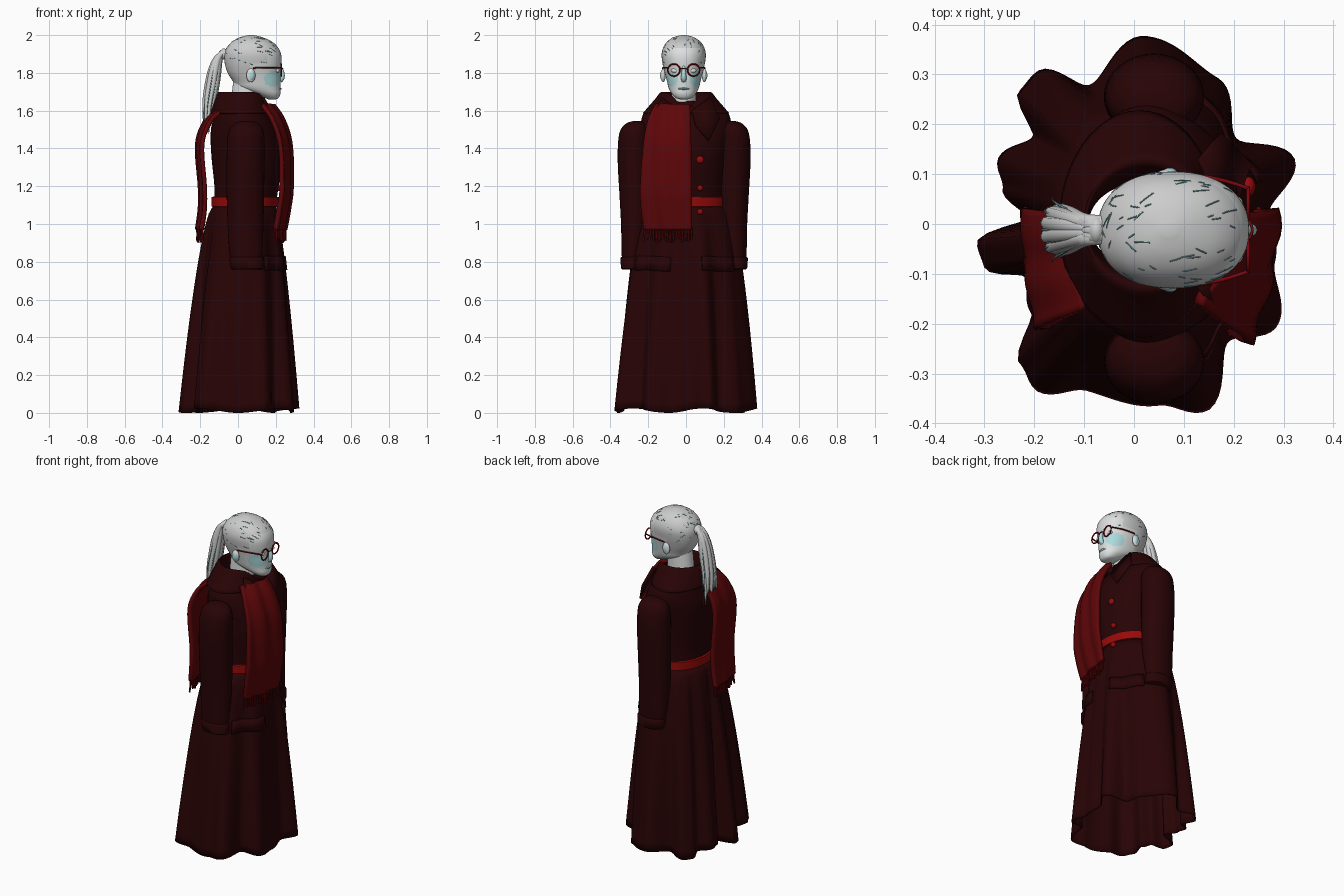
import bpy, bmesh, math, random
from mathutils import Vector

random.seed(4)
if "Cube" in bpy.data.objects:
    bpy.data.objects.remove(bpy.data.objects["Cube"], do_unlink=True)


def material(name, r, g, b):
    m = bpy.data.materials.new(name)
    m.use_nodes = True
    m.diffuse_color = (r, g, b, 1)
    node = m.node_tree.nodes["Principled BSDF"]
    node.inputs["Base Color"].default_value = (r, g, b, 1)
    node.inputs["Roughness"].default_value = 0.8
    return m


COAT = material("dark maroon cloth", 0.021, 0.001, 0.0015)
SCARF = material("deep red wool", 0.11, 0.0018, 0.0024)
RED = material("bright red leather", 0.31, 0.003, 0.003)
FRAME = material("dark red frame", 0.2, 0.002, 0.004)
SKIN = material("pale skin", 0.72, 0.74, 0.74)
HAIR = material("light grey hair", 0.6, 0.61, 0.6)
BLUSH = material("pale cyan", 0.42, 0.71, 0.73)
STREAK = material("teal grey", 0.15, 0.32, 0.33)
MID = -0.012  # the head sits slightly off centre in y


def make(name, verts, faces, *mats, angle=50):
    me = bpy.data.meshes.new(name)
    me.from_pydata(verts, [], faces)
    ob = bpy.data.objects.new(name, me)
    bpy.context.collection.objects.link(ob)
    for m in mats:
        me.materials.append(m)
    bm = bmesh.new()
    bm.from_mesh(me)
    bmesh.ops.recalc_face_normals(bm, faces=bm.faces)
    bm.to_mesh(me)
    bm.free()
    bpy.ops.object.select_all(action="DESELECT")
    ob.select_set(True)
    bpy.context.view_layer.objects.active = ob
    bpy.ops.object.shade_smooth_by_angle(angle=math.radians(angle))
    return ob


def thicken(ob, t, offset=0):
    mod = ob.modifiers.new("thickness", "SOLIDIFY")
    mod.thickness, mod.offset = t, offset


def smooth_rows(rows, steps):
    """Catmull-Rom interpolation through rows of numbers."""
    out = []
    for i in range(len(rows) - 1):
        a, b, c, d = (rows[max(0, min(len(rows) - 1, k))] for k in range(i - 1, i + 3))
        for s in range(steps):
            t = s / steps
            out.append([q + t / 2 * (r - p + t * (2*p - 5*q + 4*r - w + t * (3*(q - r) + w - p)))
                        for p, q, r, w in zip(a, b, c, d)])
    return out + [list(rows[-1])]


def grid_faces(rows, cols, closed):
    return [(i*cols + j, i*cols + (j+1) % cols, (i+1)*cols + (j+1) % cols, (i+1)*cols + j)
            for i in range(rows - 1) for j in range(cols if closed else cols - 1)]


def loft(name, levels, *mats, segs=48, steps=4, cap=True, dip=None, blunt=1):
    """Oval sections given as z, back x, front x, middle y, half width."""
    rows = smooth_rows(levels, steps)
    verts = []
    for z, x0, x1, cy, h in rows:
        for j in range(segs):
            a = math.tau * j / segs
            c, n = (math.copysign(abs(f)**blunt, f) for f in (math.cos(a), math.sin(a)))
            verts.append(((x0 + x1)/2 + (x1 - x0)/2*c, cy + h*n, z - (dip(a, z) if dip else 0)))
    faces = grid_faces(len(rows), segs, True)
    if cap:
        faces += [tuple(range(segs)), tuple(range(len(verts) - segs, len(verts)))]
    return make(name, verts, faces, *mats)


def ball(name, loc, size, mat):
    bpy.ops.mesh.primitive_uv_sphere_add(segments=20, ring_count=12, location=loc)
    ob = bpy.context.object
    ob.name, ob.scale = name, size
    ob.data.materials.append(mat)
    bpy.ops.object.shade_smooth()


def tube(name, pts, radius, mat, taper=None):
    cu = bpy.data.curves.new(name, "CURVE")
    cu.dimensions, cu.bevel_depth, cu.bevel_resolution, cu.use_fill_caps = "3D", radius, 2, True
    cu.resolution_u = 6
    sp = cu.splines.new("NURBS")
    sp.points.add(len(pts) - 1)
    sp.use_endpoint_u, sp.order_u = True, min(4, len(pts))
    for k, (p, q) in enumerate(zip(sp.points, pts)):
        p.co = (*q, 1)
        p.radius = taper[k] if taper else 1
    cu.materials.append(mat)
    ob = bpy.data.objects.new(name, cu)
    bpy.context.collection.objects.link(ob)
    bpy.ops.object.select_all(action="DESELECT")
    ob.select_set(True)
    bpy.context.view_layer.objects.active = ob
    bpy.ops.object.convert(target="MESH")


# Skirt: an oval waist widening into irregular hanging folds
HEM = [(5, .27), (22, .345), (40, .265), (60, .335), (87, .375), (108, .29), (122, .36), (131, .35),
       (139, .265), (154, .3), (165, .27), (177, .21), (187, .315), (196, .31), (206, .24), (221, .27),
       (231, .36), (240, .385), (254, .345), (278, .365), (291, .4), (309, .3), (324, .35), (345, .29)]


def hem_radius(deg):
    pts = [(HEM[-1][0] - 360, HEM[-1][1])] + HEM + [(HEM[0][0] + 360, HEM[0][1])]
    for (a, r), (b, s) in zip(pts, pts[1:]):
        if a <= deg <= b:
            return r + (s - r) * (1 - math.cos(math.pi * (deg - a) / (b - a))) / 2


def skirt_point(a, t, lift=0):
    """Point at angle a, with t running from waist to hem."""
    c, n = math.cos(a), math.sin(a)
    hem = 1 / math.hypot(c / .29, n / .35)
    oval = 1 / math.hypot(c / (.162 + .128*t**.6), n / (.2 + .15*t**.45))
    r = oval + (hem_radius(math.degrees(a) % 360) - hem) * t**0.9 + lift
    return (0.035*(1 - t**.6) + r*c, r*n, 1.1 - 1.088*t + 0.012*t*math.sin(5*a))


SEGS, ROWS = 180, 24
verts = [skirt_point(math.tau*j/SEGS, i/(ROWS - 1)) for i in range(ROWS) for j in range(SEGS)]
thicken(make("coat_skirt", verts, grid_faces(ROWS, SEGS, True), COAT), 0.006)

# Bodice, belt and collar
loft("coat_bodice", [(1.08, -.128, .197, 0, .198), (1.2, -.125, .215, 0, .2), (1.35, -.14, .235, 0, .215),
                     (1.48, -.145, .212, 0, .235), (1.56, -.13, .175, 0, .235),
                     (1.61, -.115, .145, 0, .2), (1.65, -.1, .12, 0, .11)], COAT, cap=False)
loft("belt", [(1.09, -.13, .2, 0, .2), (1.093, -.14, .212, 0, .212), (1.142, -.14, .214, 0, .212),
              (1.145, -.13, .2, 0, .2)], RED, cap=False, steps=1)


def front_dip(a, z):
    return 0.08 * max(0, math.cos(a))**6 * (z > 1.63)


collar = loft("collar", [(1.59, -.095, .12, 0, .085), (1.67, -.095, .14, 0, .11), (1.695, -.1, .15, 0, .13),
                         (1.66, -.12, .16, 0, .16), (1.585, -.147, .168, 0, .225)],
              COAT, cap=False, dip=front_dip)
thicken(collar, 0.008)

for side, word in ((1, "left"), (-1, "right")):
    # Lapels
    outline = [(.03, 1.6), (.13, 1.67), (.18, 1.56), (.12, 1.44), (.05, 1.52)]
    lapel = make(word + "_lapel", [(.245 - (z - 1.44)*.42 - y*.12, side*y, z) for y, z in outline],
                 [tuple(range(len(outline)))], COAT)
    thicken(lapel, 0.012)
    # Pocket flaps wrapped round the hips
    flap = [skirt_point(side*math.radians(20 + 5*j), t, .007) for t in (.25, .285, .32) for j in range(10)]
    thicken(make(word + "_pocket_flap", flap, grid_faces(3, 10, False), COAT), 0.008)
    # Sleeves, rounded at the shoulder and tapering to the cuff
    spec = [(1.545, .02, .07, .25, .02), (1.53, -.02, .11, .255, .055), (1.48, -.052, .138, .263, .08),
            (1.35, -.06, .14, .267, .085), (1.15, -.06, .138, .262, .08), (1.0, -.055, .135, .262, .072),
            (.85, -.045, .13, .275, .056), (.77, -.03, .125, .28, .046)]
    loft(word + "_sleeve", [(z, a, b, side*cy - .01, h) for z, a, b, cy, h in spec], COAT, segs=32)
    loft(word + "_cuff", [(z, a, b, side*.28 - .01, h) for z, a, b, h in
                          [(.825, -.042, .13, .053), (.82, -.046, .135, .058), (.765, -.036, .135, .054),
                           (.76, -.03, .128, .047)]], COAT, segs=32, steps=1)
    # Ears and spectacles
    ball(word + "_ear", (.068, side*.109 + MID, 1.787), (.024, .013, .036), SKIN)
    ball(word + "_inner_ear", (.072, side*.114 + MID, 1.787), (.015, .011, .026), BLUSH)
    bpy.ops.mesh.primitive_torus_add(location=(.229, side*.052 + MID, 1.815), rotation=(0, math.pi/2, 0),
                                     major_radius=.032, minor_radius=.004, major_segments=32, minor_segments=8)
    bpy.context.object.name = word + "_rim"
    bpy.context.object.data.materials.append(FRAME)
    bpy.ops.object.shade_smooth()
    tube(word + "_temple_arm", [(.229, side*.083 + MID, 1.826), (.2, side*.095 + MID, 1.828),
                                (.14, side*.113 + MID, 1.83), (.08, side*.112 + MID, 1.825)], .004, FRAME)
    ball(word + "_eyelid", (.208, side*.045 + MID, 1.812), (.012, .022, .012), SKIN)
tube("bridge", [(.229, MID - .02, 1.82), (.245, MID, 1.828), (.229, MID + .02, 1.82)], .003, FRAME)

# Buttons
for k, (x, z, r) in enumerate([(.229, 1.34, .02), (.213, 1.19, .016), (.215, 1.065, .016)]):
    ball(f"button_{k + 1}", (x, .075, z), (.015, r, r), RED)

# Head, with hair and cheeks coloured by region
head = loft("head", [(z, a, b, MID, h) for z, a, b, h in [
    (1.66, .16, .2, .02), (1.668, .14, .215, .042), (1.69, .08, .225, .064), (1.72, .0, .225, .08),
    (1.76, -.03, .226, .09), (1.8, -.055, .225, .1), (1.85, -.07, .231, .112), (1.9, -.072, .228, .117),
    (1.94, -.055, .208, .106), (1.97, -.025, .172, .083), (1.99, .015, .125, .05), (2, .055, .085, .012)]],
    SKIN, HAIR, BLUSH, segs=64, steps=5, blunt=.9)
for f in head.data.polygons:
    x, y, z = f.center
    if z > 1.93 or (z > 1.74 and x < .06) or (z > 1.85 and x < .16):
        f.material_index = 1
    elif math.hypot((x - .18)/.045, (z - 1.768)/.04) < 1 and abs(y - MID) > .03:
        f.material_index = 2
loft("neck", [(1.5, -.04, .12, MID, .07), (1.6, -.04, .12, MID, .065), (1.76, -.025, .13, MID, .065)], SKIN)
tube("nose", [(.222, MID, 1.835), (.233, MID, 1.81), (.243, MID, 1.775), (.222, MID, 1.76)], .016, BLUSH,
     [.5, .7, 1, .8])
ball("lips", (.218, MID, 1.716), (.012, .03, .007), BLUSH)
tube("mouth_line", [(.222, MID - .025, 1.717), (.235, MID, 1.718), (.222, MID + .025, 1.717)], .002, STREAK)

# Fine gaps between the combed locks, following the scalp
faces = [f for f in head.data.polygons if 1.84 < f.center.z < 1.99 and f.center.x < .2]
for k, f in enumerate(random.sample(faces, 70)):
    c, n = f.center, f.normal
    flow = Vector((-.11, MID + random.uniform(-.12, .12), 1.92)) - c
    flow = (flow - n*flow.dot(n)).normalized() * random.uniform(.004, .018)
    tube(f"hair_gap_{k + 1}", [c - flow - n*.001, c + n*.0015, c + flow - n*.001], .0014, STREAK)


# Ponytail: locks gathered at the crown, fanning towards the tip
def lock(name, a, spread, radius, mat):
    dx, dy = spread*.026*math.cos(a), spread*.042*math.sin(a)
    tip = 1.47 + random.uniform(0, .08)
    tube(name, [(-.04, MID + dy*.4, 1.89 + dx*.4), (-.09, MID + dy*.3, 1.925 + dx*.3),
                (-.12 + dx*.7, MID + dy*.6, 1.85), (-.14 + dx, MID + dy*.8, 1.72),
                (-.162 + dx*.8, MID + dy, 1.6), (-.16 + dx*.5, MID + dy*1.1, tip)],
         radius, mat, [.8, .7, .9, .9, .7, .1])


for k in range(9):
    lock(f"ponytail_lock_{k + 1}", math.tau*k/9, 1, .02, HAIR)
    lock(f"ponytail_gap_{k + 1}", math.tau*(k + .5)/9, 1.45, .003, STREAK)
ball("hair_tie", (-.075, MID, 1.9), (.02, .03, .03), HAIR)


# Scarf ends with soft pleats and a fringe
def scarf(name, path, bulge):
    """Path rows: z, x, right edge y, left edge y."""
    rows, cols, pts = smooth_rows(path, 6), 17, []
    for z, x, y0, y1 in rows:
        for j in range(cols):
            u = j / (cols - 1)
            curve = bulge * (.055*(1 - u)**2 + .006*math.sin(u*14 + z*4))
            pts.append((x - curve, y0 + (y1 - y0)*u, z))
    thicken(make(name, pts, grid_faces(len(rows), cols, False), SCARF), .022)
    for j in range(cols):
        x, y, z = pts[j - cols]
        tube(f"{name}_tassel_{j + 1}", [(x, y, z + .01), (x + .004, y, z - .03),
                                        (x, y + random.uniform(-.008, .008), z - random.uniform(.05, .07))],
             .005, SCARF)


scarf("front_scarf", [(1.63, .185, -.16, .02), (1.55, .237, -.2, .022), (1.42, .275, -.225, .025),
                      (1.2, .28, -.24, .03), (1.08, .265, -.235, .03), (.97, .245, -.22, .03)], 1)
scarf("back_scarf", [(1.59, -.125, -.17, .02), (1.54, -.175, -.19, .025), (1.42, -.215, -.21, .03),
                     (1.2, -.2, -.21, .03), (1.08, -.2, -.21, .03), (.97, -.215, -.2, .03)], -.5)
